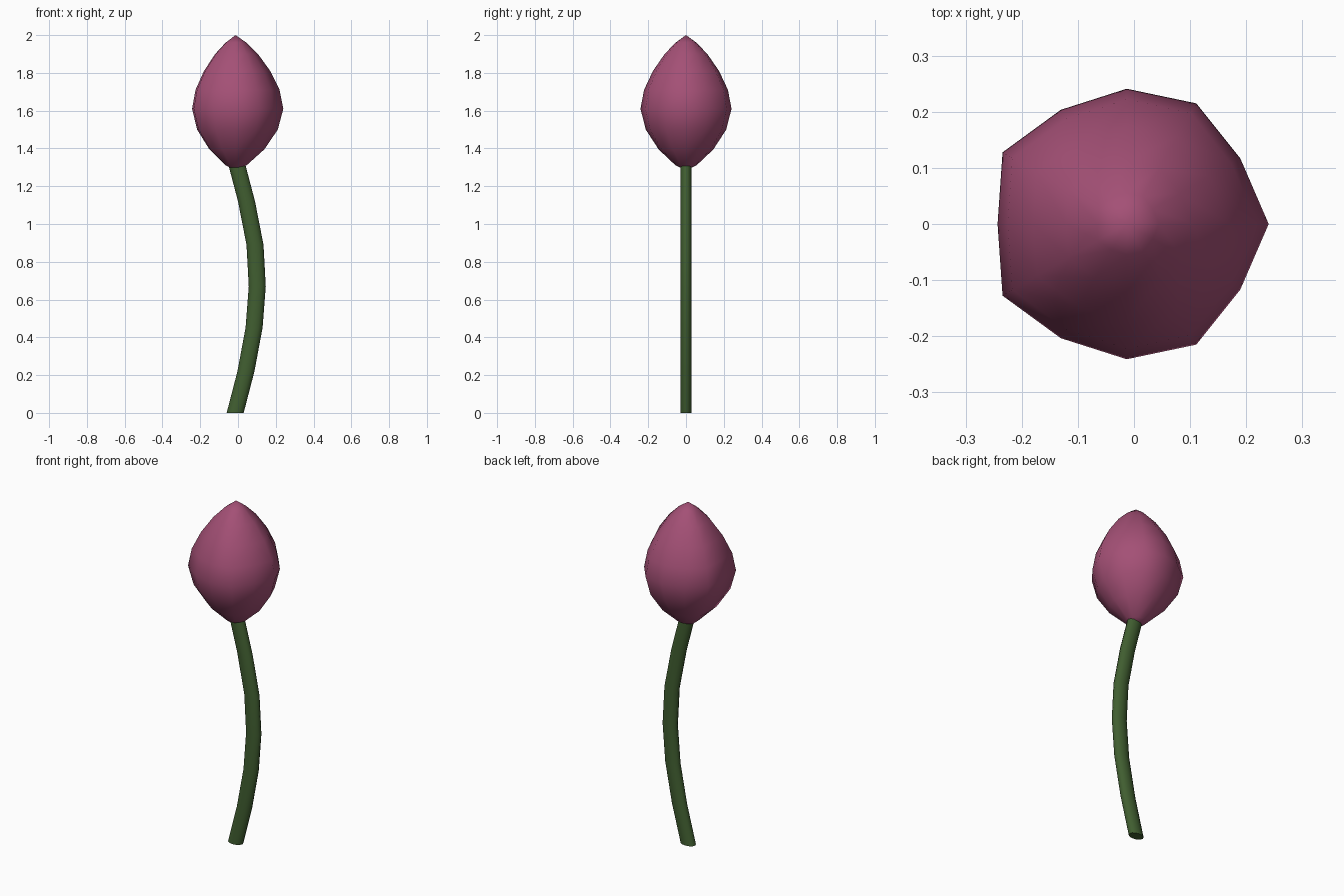
import bpy, bmesh
from math import cos, sin, pi

cube = bpy.data.objects.get("Cube")
if cube:
    bpy.data.objects.remove(cube, do_unlink=True)


def material(name, color):
    m = bpy.data.materials.new(name)
    m.use_nodes = True
    m.diffuse_color = color
    m.node_tree.nodes["Principled BSDF"].inputs["Base Color"].default_value = color
    return m


def ring(bm, x, z, rx, ry, sides, scale=None):
    """Add a level ring of vertices, with optional radius factors per side."""
    verts = []
    for i in range(sides):
        a = 2 * pi * i / sides
        f = scale[i] if scale else 1
        verts.append(bm.verts.new((x + f * rx * cos(a), f * ry * sin(a), z)))
    return verts


def bridge(bm, rings):
    for low, high in zip(rings, rings[1:]):
        n = len(low)
        for i in range(n):
            j = (i + 1) % n
            bm.faces.new((low[i], low[j], high[j], high[i]))


def finish(bm, name, mat, angle):
    bmesh.ops.recalc_face_normals(bm, faces=bm.faces)
    mesh = bpy.data.meshes.new(name)
    bm.to_mesh(mesh)
    bm.free()
    obj = bpy.data.objects.new(name, mesh)
    bpy.context.collection.objects.link(obj)
    mesh.materials.append(mat)
    bpy.ops.object.select_all(action='DESELECT')
    obj.select_set(True)
    bpy.context.view_layer.objects.active = obj
    bpy.ops.object.shade_smooth_by_angle(angle=angle)


pink = material("petal pink", (0.37, 0.08, 0.18, 1))
green = material("stem green", (0.052, 0.112, 0.03, 1))

# Stem: level oval sections along a bowed path
bm = bmesh.new()
path = [(-0.015, 0), (0.042, 0.22), (0.085, 0.45), (0.102, 0.67),
        (0.09, 0.89), (0.045, 1.12), (-0.005, 1.31)]
rings = [ring(bm, x, z, 0.045, 0.03, 12) for x, z in path]
bridge(bm, rings)
bm.faces.new(rings[0])
bm.faces.new(rings[-1])
finish(bm, "stem", green, pi / 4)

# Bud: pointed, slightly uneven twelve-sided form
bm = bmesh.new()
half = [1.05, 0.97, 1.03, 1.0, 0.975, 1.06, 0.955]
uneven = half + half[-2:0:-1]
profile = [(0.055, 1.31), (0.145, 1.395), (0.213, 1.5), (0.241, 1.61),
           (0.222, 1.71), (0.175, 1.81), (0.113, 1.9), (0.055, 1.96)]
rings = [ring(bm, -0.013, z, r, r, 12, uneven) for r, z in profile]
bridge(bm, rings)
for z, edge in ((1.285, rings[0]), (2.0, rings[-1])):
    tip = bm.verts.new((-0.013, 0, z))
    for i, v in enumerate(edge):
        bm.faces.new((v, edge[(i + 1) % 12], tip))
finish(bm, "flower_bud", pink, pi / 3)
